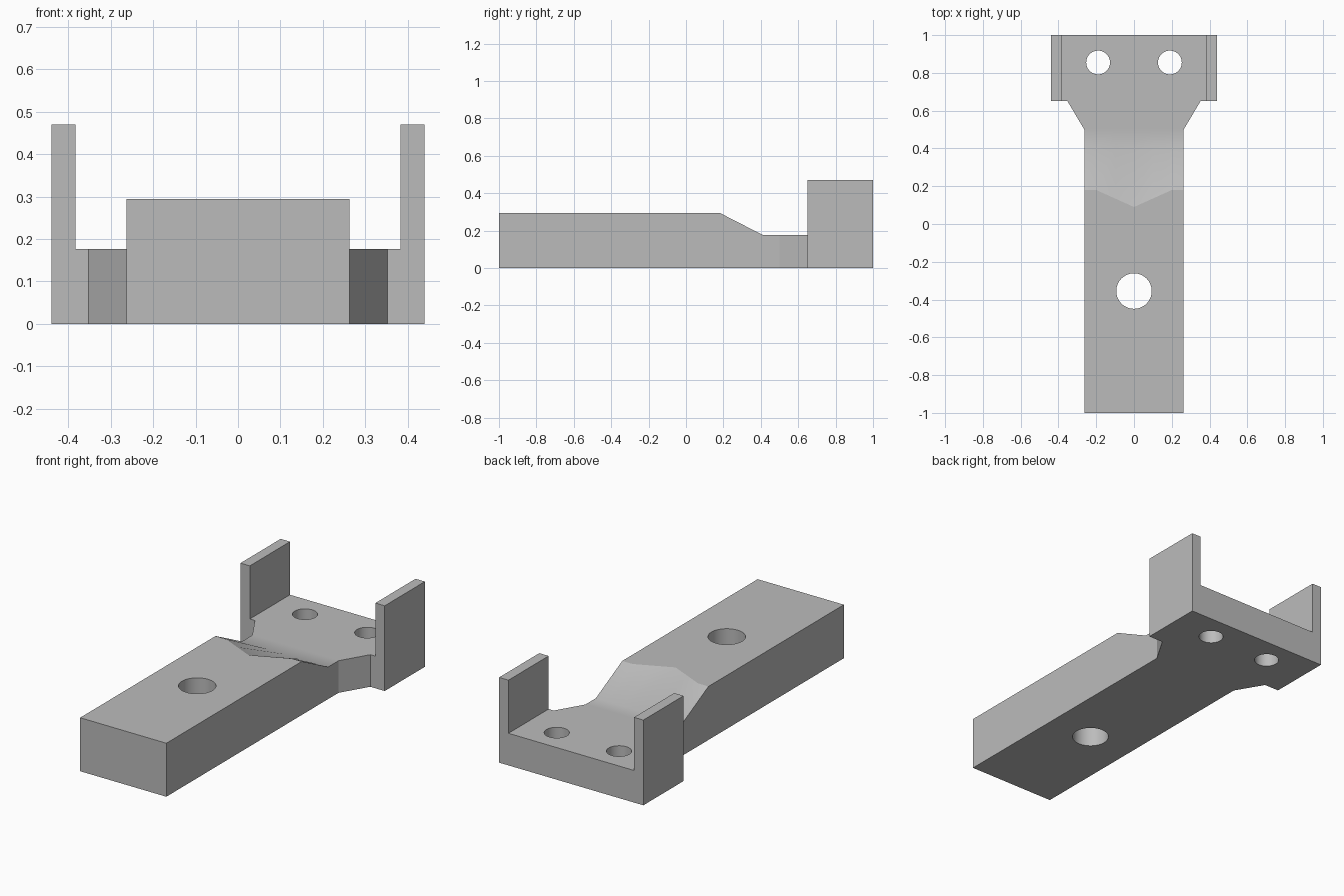
import bpy
import bmesh
from mathutils import Matrix, Vector

cube = bpy.data.objects.get("Cube")
if cube:
    bpy.data.objects.remove(cube, do_unlink=True)

ARM_W, NECK_W, INNER_W, HEAD_W = 0.263, 0.352, 0.383, 0.44
ARM_Z, FLOOR_Z, FLANGE_Z = 0.295, 0.177, 0.47
RAMP_END, NECK_Y, HEAD_Y = 0.41, 0.5, 0.65

grey = bpy.data.materials.new("plain grey")
grey.use_nodes = True
grey.diffuse_color = (0.5, 0.5, 0.5, 1)
grey.node_tree.nodes["Principled BSDF"].inputs["Base Color"].default_value = grey.diffuse_color


def make_object(name, bm):
    mesh = bpy.data.meshes.new(name)
    bm.to_mesh(mesh)
    bm.free()
    mesh.materials.append(grey)
    obj = bpy.data.objects.new(name, mesh)
    bpy.context.collection.objects.link(obj)
    return obj


# Bracket: upper surface first, with a shallow hollow at the head of the ramp
bm = bmesh.new()
columns = [-ARM_W, -0.2, -0.1, 0, 0.1, 0.2, ARM_W]


def row(y_of_x, z):
    return [bm.verts.new((x, y_of_x(x), z)) for x in columns]


ridge = row(lambda x: 0.18 - max(0, 0.09 - 0.45 * abs(x)), ARM_Z)
foot = row(lambda x: RAMP_END, FLOOR_Z)
neck = row(lambda x: NECK_Y, FLOOR_Z)
front = [bm.verts.new((x, -1, ARM_Z)) for x in (-ARM_W, ARM_W)]
bm.faces.new(front + ridge[::-1])
ramp = []
for near, far in ((ridge, foot), (foot, neck)):
    for i in range(len(columns) - 1):
        ramp.append(bm.faces.new((near[i], near[i + 1], far[i + 1], far[i])))


def head_points(side):
    plan = ((NECK_W, HEAD_Y), (INNER_W, HEAD_Y), (INNER_W, 1), (HEAD_W, 1), (HEAD_W, HEAD_Y))
    return [bm.verts.new((side * x, y, FLOOR_Z)) for x, y in plan]


right, left = head_points(-1), head_points(1)
bm.faces.new(neck + left[:3] + right[:3][::-1])
flange_bases = [bm.faces.new(left[1:][::-1]), bm.faces.new(right[1:])]

# Walls and underside
rim = [e for e in bm.edges if e.is_boundary]
walls = bmesh.ops.extrude_edge_only(bm, edges=rim)["geom"]
for v in walls:
    if isinstance(v, bmesh.types.BMVert):
        v.co.z = 0
bmesh.ops.holes_fill(bm, edges=[e for e in bm.edges if e.is_boundary], sides=0)
bmesh.ops.recalc_face_normals(bm, faces=bm.faces)

# Upright side flanges
raised = bmesh.ops.extrude_face_region(bm, geom=flange_bases)["geom"]
bmesh.ops.translate(bm, vec=Vector((0, 0, FLANGE_Z - FLOOR_Z)),
                    verts=[v for v in raised if isinstance(v, bmesh.types.BMVert)])
bmesh.ops.recalc_face_normals(bm, faces=bm.faces)
for f in bm.faces:
    f.smooth = False
for f in ramp:
    f.smooth = True
bracket = make_object("bracket", bm)

# Cutter for the three bolt holes
bm = bmesh.new()
for x, y, radius in ((0, -0.355, 0.094), (-0.19, 0.855, 0.063), (0.19, 0.855, 0.063)):
    bmesh.ops.create_cone(bm, cap_ends=True, segments=48, radius1=radius, radius2=radius,
                          depth=1, matrix=Matrix.Translation((x, y, 0.1)))
for f in bm.faces:
    f.smooth = abs(f.normal.z) < 0.5
cutter = make_object("hole_cutter", bm)
cutter.hide_render = True
cutter.display_type = 'WIRE'

holes = bracket.modifiers.new("bolt holes", 'BOOLEAN')
holes.operation = 'DIFFERENCE'
holes.solver = 'EXACT'
holes.object = cutter
bpy.context.view_layer.objects.active = bracket
bracket.select_set(True)
bpy.ops.object.modifier_apply(modifier=holes.name)
bpy.data.objects.remove(cutter, do_unlink=True)
